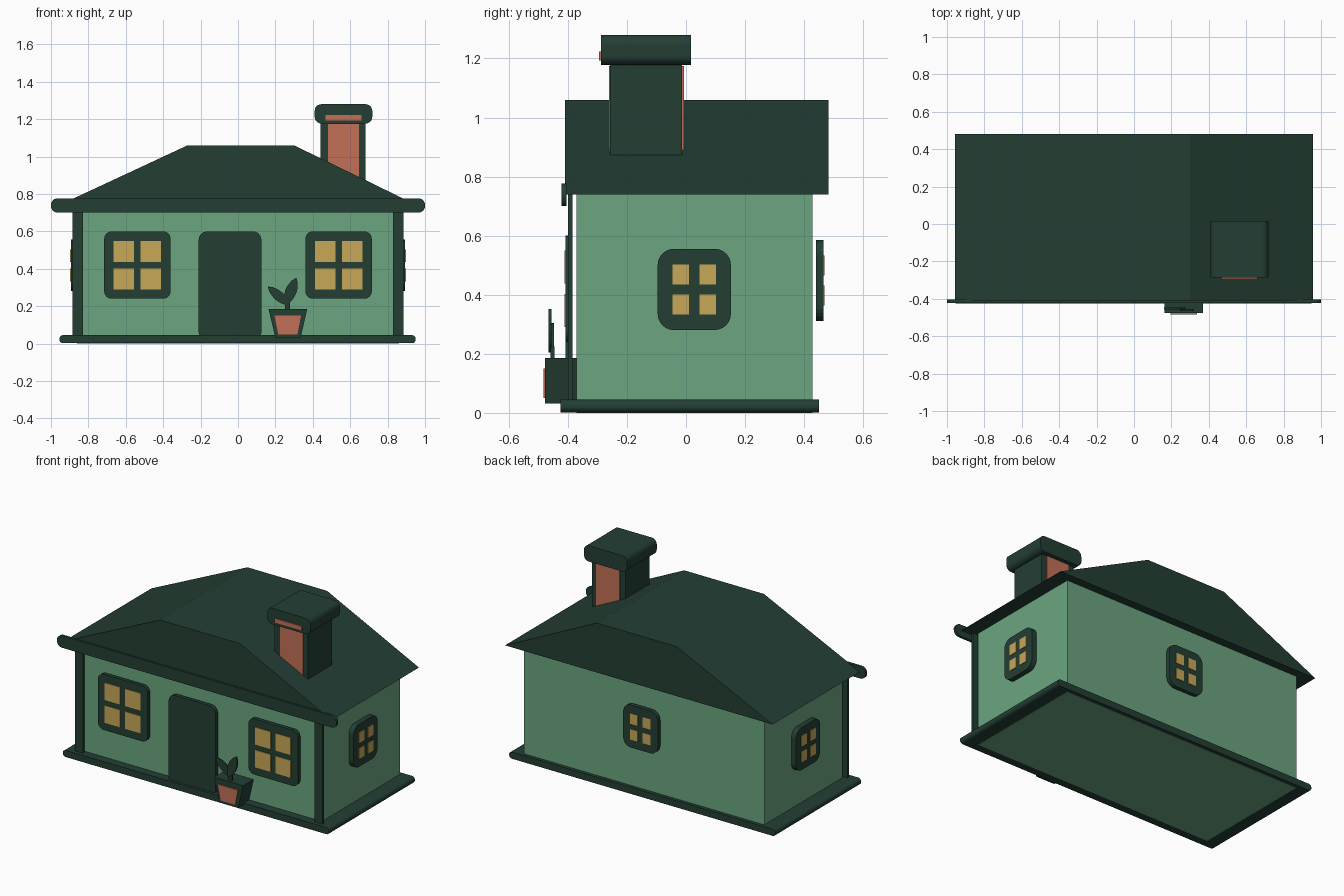
import bpy, bmesh, math

cube = bpy.data.objects.get("Cube")
if cube:
    bpy.data.objects.remove(cube, do_unlink=True)


def material(name, r, g, b):
    m = bpy.data.materials.new(name)
    m.use_nodes = True
    m.diffuse_color = (r, g, b, 1)
    m.node_tree.nodes["Principled BSDF"].inputs["Base Color"].default_value = (r, g, b, 1)
    return m


DARK = material("dark green", 0.017, 0.049, 0.034)
WALL = material("wall green", 0.147, 0.376, 0.216)
BRICK = material("terracotta", 0.54, 0.162, 0.095)
GOLD = material("window gold", 0.578, 0.392, 0.098)


def slab(name, outline, axis, lo, hi, mat):
    """Extrude an outline (horizontal, z) along the x or y axis from lo to hi."""
    bm = bmesh.new()

    def point(u, z, d):
        return (u, d, z) if axis == "y" else (d, u, z)

    near = [bm.verts.new(point(u, z, lo)) for u, z in outline]
    far = [bm.verts.new(point(u, z, hi)) for u, z in outline]
    bm.faces.new(near)
    bm.faces.new(far[::-1])
    n = len(outline)
    for i in range(n):
        j = (i + 1) % n
        bm.faces.new((near[j], near[i], far[i], far[j]))
    bmesh.ops.recalc_face_normals(bm, faces=bm.faces[:])
    mesh = bpy.data.meshes.new(name)
    bm.to_mesh(mesh)
    bm.free()
    mesh.materials.append(mat)
    obj = bpy.data.objects.new(name, mesh)
    bpy.context.collection.objects.link(obj)
    return obj


def rect(u0, u1, z0, z1, r=0.0, r_low=None):
    """Rectangle outline with rounded upper and lower corners."""
    r_low = r if r_low is None else r_low
    pts = []
    for cu, cz, rad, start in ((u1, z1, r, 0), (u0, z1, r, 1), (u0, z0, r_low, 2), (u1, z0, r_low, 3)):
        su, sz = (1 if cu == u1 else -1), (1 if cz == z1 else -1)
        if rad == 0:
            pts.append((cu, cz))
            continue
        for k in range(7):
            a = (start + k / 6) * math.pi / 2
            pts.append((cu - su * rad + rad * math.cos(a), cz - sz * rad + rad * math.sin(a)))
    return pts


def window(name, axis, u, z, w, h, r, pane_w, pane_h, bar, back, front):
    """Rounded frame with four panes; front is the outward depth."""
    slab(name + "_frame", rect(u - w / 2, u + w / 2, z - h / 2, z + h / 2, r),
         axis, back, front, DARK)
    out = math.copysign(0.004, front - back)
    for i, su in enumerate((-1, 1)):
        for j, sz in enumerate((-1, 1)):
            cu, cz = u + su * (bar + pane_w) / 2, z + sz * (bar + pane_h) / 2
            slab(f"{name}_pane_{i}{j}",
                 rect(cu - pane_w / 2, cu + pane_w / 2, cz - pane_h / 2, cz + pane_h / 2),
                 axis, front - out / 2, front + out, GOLD)


# House body
slab("base", rect(-0.955, 0.95, 0.002, 0.045, 0.02), "y", -0.425, 0.45, DARK)
slab("walls", rect(-0.86, 0.86, 0, 0.745), "y", -0.37, 0.428, WALL)
slab("roof", [(-0.957, 0.74), (0.957, 0.74), (0.30, 1.06), (-0.27, 1.06)], "y", -0.41, 0.482, DARK)
slab("eave_board", rect(-1, 1, 0.70, 0.777, 0.036), "y", -0.422, -0.405, DARK)

# Front posts and door
for side, s in (("right", -1), ("left", 1)):
    slab(side + "_post", rect(s * 0.857 - 0.028, s * 0.857 + 0.028, 0.04, 0.74), "y", -0.40, -0.385, DARK)
slab("door", rect(-0.21, 0.125, 0.04, 0.60, 0.045, 0.02), "y", -0.408, -0.385, DARK)

# Windows
for side, s in (("right", -1), ("left", 1)):
    window("front_window_" + side, "y", s * 0.538, 0.42, 0.355, 0.36, 0.04,
           0.11, 0.112, 0.035, -0.385, -0.408)
    window("side_window_" + side, "x", 0.028, 0.418, 0.248, 0.275, 0.055,
           0.056, 0.068, 0.034, s * 0.858, s * 0.893)
window("back_window", "y", 0, 0.448, 0.248, 0.275, 0.055, 0.056, 0.068, 0.034, 0.44, 0.465)

# Chimney
slab("chimney_stack", rect(0.442, 0.682, 0.80, 1.20), "y", -0.258, -0.013, DARK)
slab("chimney_front_panel", rect(0.482, 0.648, 0.80, 1.175), "y", -0.261, -0.255, BRICK)
slab("chimney_back_panel", rect(0.482, 0.648, 0.80, 1.175), "y", -0.016, -0.007, BRICK)
slab("chimney_cap", rect(0.41, 0.718, 1.177, 1.28, 0.035), "y", -0.287, 0.017, DARK)
slab("chimney_cap_stripe", rect(0.467, 0.66, 1.193, 1.223), "y", -0.294, -0.285, BRICK)

# Potted plant
slab("pot", [(0.20, 0.032), (0.335, 0.032), (0.37, 0.185), (0.163, 0.185)], "y", -0.477, -0.37, DARK)
slab("pot_panel", [(0.215, 0.05), (0.318, 0.05), (0.337, 0.15), (0.195, 0.15)], "y", -0.483, -0.475, BRICK)
slab("stem", rect(0.25, 0.278, 0.18, 0.225), "y", -0.458, -0.446, DARK)


def leaf(name, base, tip, width, y0, y1):
    """Pointed oval leaf between two points."""
    dx, dz = tip[0] - base[0], tip[1] - base[1]
    length = math.hypot(dx, dz)
    nx, nz = -dz / length, dx / length
    edge = []
    for side in (1, -1):
        steps = range(8) if side == 1 else range(8, 0, -1)
        for k in steps:
            t = k / 8
            off = side * width / 2 * math.sin(math.pi * t) ** 0.7 if 0 < k < 8 else 0
            edge.append((base[0] + dx * t + nx * off, base[1] + dz * t + nz * off))
    slab(name, edge, "y", y0, y1, DARK)


leaf("right_leaf", (0.275, 0.205), (0.16, 0.305), 0.052, -0.457, -0.447)
leaf("left_leaf", (0.253, 0.205), (0.312, 0.352), 0.06, -0.465, -0.455)
